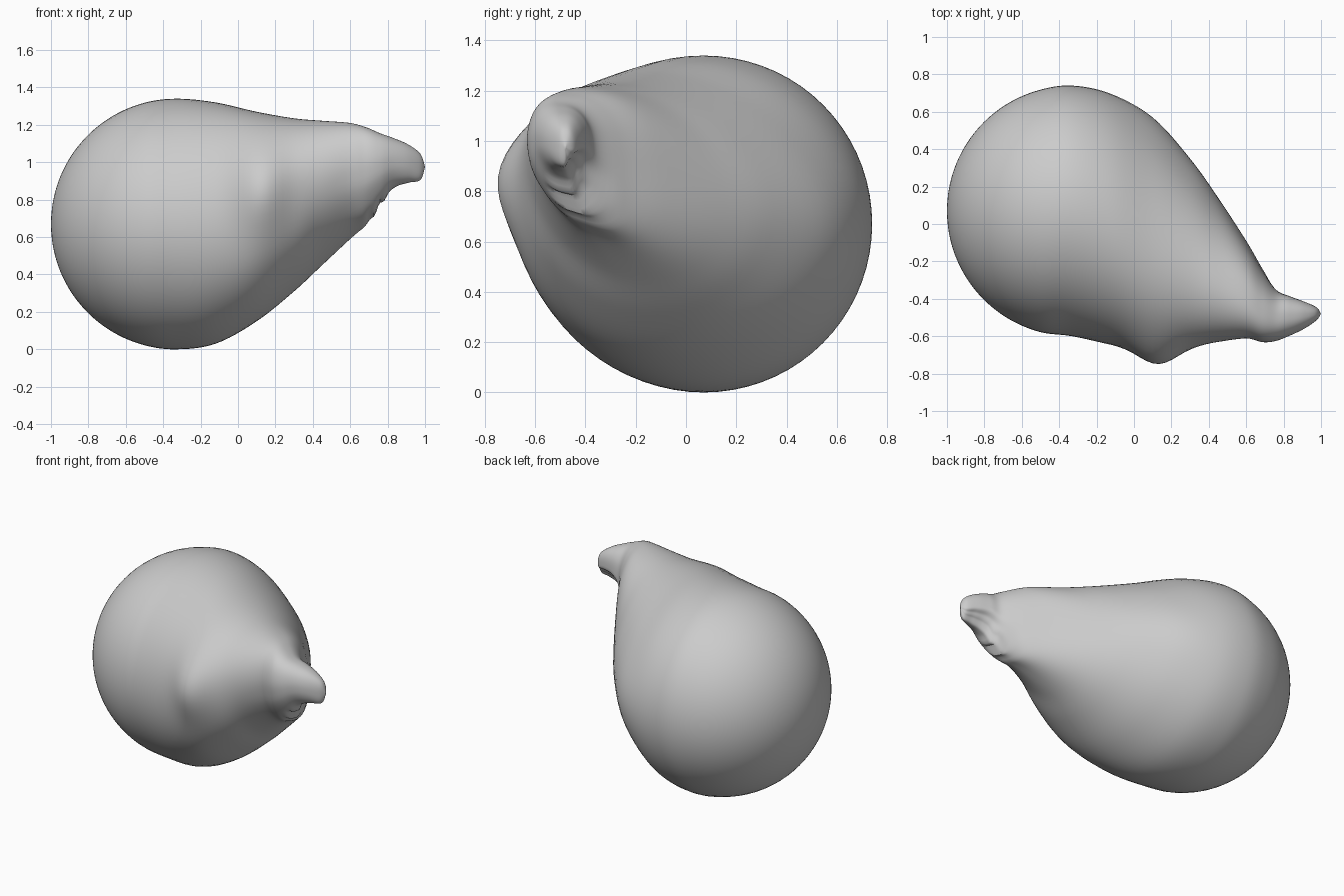
import bpy, bmesh, math
from mathutils import Vector

cube = bpy.data.objects.get("Cube")
if cube:
    bpy.data.objects.remove(cube, do_unlink=True)

SIDES = 72
STEPS = 6


def make_material(name, colour):
    mat = bpy.data.materials.new(name)
    mat.use_nodes = True
    mat.diffuse_color = colour
    mat.node_tree.nodes["Principled BSDF"].inputs["Base Color"].default_value = colour
    return mat


def catmull(a, b, c, d, t):
    return 0.5 * (2 * b + (c - a) * t + (2 * a - 5 * b + 4 * c - d) * t * t
                  + (3 * b - a - 3 * c + d) * t ** 3)


def falloff(distance, width):
    return math.exp(-(distance / width) ** 2)


def ramp(value, low, high):
    t = min(max((value - low) / (high - low), 0), 1)
    return t * t * (3 - 2 * t)


def squared(value, power):
    return math.copysign(abs(value) ** power, value)


# Round end: sphere slices, as x, y min, y max, z min, z max, upper skew, lower skew
centre, radius = Vector((-0.33, 0.07, 0.67)), 0.67
slices = []
for i in range(1, 7):
    angle = math.radians(15 * i)
    r = radius * math.sin(angle)
    slices.append((centre.x - radius * math.cos(angle), centre.y - r, centre.y + r,
                   centre.z - r, centre.z + r, 0, 0))

# Tapering neck and beak
slices += [
    (-0.12, -0.645, 0.695, 0.03, 1.32, 0.05, 0),
    (0.1, -0.68, 0.57, 0.15, 1.27, 0.16, 0),
    (0.3, -0.655, 0.35, 0.31, 1.235, 0.22, 0.08),
    (0.45, -0.63, 0.14, 0.45, 1.222, 0.26, 0.25),
    (0.6, -0.612, -0.09, 0.59, 1.21, 0.25, 0.4),
    (0.69, -0.632, -0.245, 0.67, 1.185, 0.2, 0.45),
    (0.76, -0.625, -0.35, 0.77, 1.155, 0.12, 0.35),
    (0.83, -0.598, -0.385, 0.86, 1.13, 0.05, 0.2),
    (0.91, -0.56, -0.415, 0.89, 1.095, 0, 0.1),
    (0.975, -0.515, -0.445, 0.905, 1.045, 0, 0),
]


def surface_point(row, k):
    x, y0, y1, z0, z1, upper_skew, lower_skew = row
    a = math.tau * k / SIDES
    cy, cz, ry, rz = (y0 + y1) / 2, (z0 + z1) / 2, (y1 - y0) / 2, (z1 - z0) / 2
    blend = ramp(math.sin(a), -0.5, 0.5)
    skew = lower_skew + (upper_skew - lower_skew) * blend
    # slightly boxy beak with a shallow hollow underneath
    power = 1 - 0.15 * ramp(x, 0.4, 0.7)
    facing = math.cos(a + math.radians(50))
    scale = 1 - 0.3 * ramp(facing, 0.7, 0.98) * ramp(x, 0.7, 0.8)
    y = cy + ry * scale * squared(math.cos(a + math.asin(skew)), power)
    z = cz + rz * scale * squared(math.sin(a), power)
    # knob on the front
    if y < cy:
        y -= 0.072 * falloff(x - 0.13, 0.14) * falloff(z - 0.85, 0.22)
    # ragged lower lip
    lip = falloff(x - 0.75, 0.05) * ramp(-math.sin(a), 0.6, 0.95)
    z += 0.015 * lip * math.sin(x * 110)
    return Vector((x, y, z))


# Smooth loft through the slices, closed at both ends
tail = (-1, 0.07, 0.07, 0.67, 0.67, 0, 0)
tip = (1, -0.48, -0.48, 0.975, 0.975, 0, 0)
keys = [tail] + slices + [tip]
mirrored = (slices[0][0],) + tuple(2 * t - s for t, s in zip(tail[1:], slices[0][1:]))
padded = [mirrored] + keys + [tip]
rows = []
for i in range(1, len(padded) - 2):
    for s in range(STEPS):
        rows.append([catmull(*values, s / STEPS) for values in zip(*padded[i - 1:i + 3])])

bm = bmesh.new()
rings = [[bm.verts.new(surface_point(row, k)) for k in range(SIDES)] for row in rows[1:]]
for lower, upper in zip(rings, rings[1:]):
    for k in range(SIDES):
        n = (k + 1) % SIDES
        bm.faces.new((lower[k], lower[n], upper[n], upper[k]))
for ring, end in ((rings[0], tail), (rings[-1], tip)):
    pole = bm.verts.new((end[0], end[1], end[3]))
    for k in range(SIDES):
        bm.faces.new((ring[k], ring[(k + 1) % SIDES], pole))
bmesh.ops.recalc_face_normals(bm, faces=bm.faces)

mesh = bpy.data.meshes.new("gourd_body")
bm.to_mesh(mesh)
bm.free()
mesh.materials.append(make_material("plain grey", (0.6, 0.6, 0.6, 1)))
body = bpy.data.objects.new("gourd_body", mesh)
bpy.context.collection.objects.link(body)

bpy.context.view_layer.objects.active = body
body.select_set(True)
bpy.ops.object.shade_smooth_by_angle(angle=math.radians(40))
